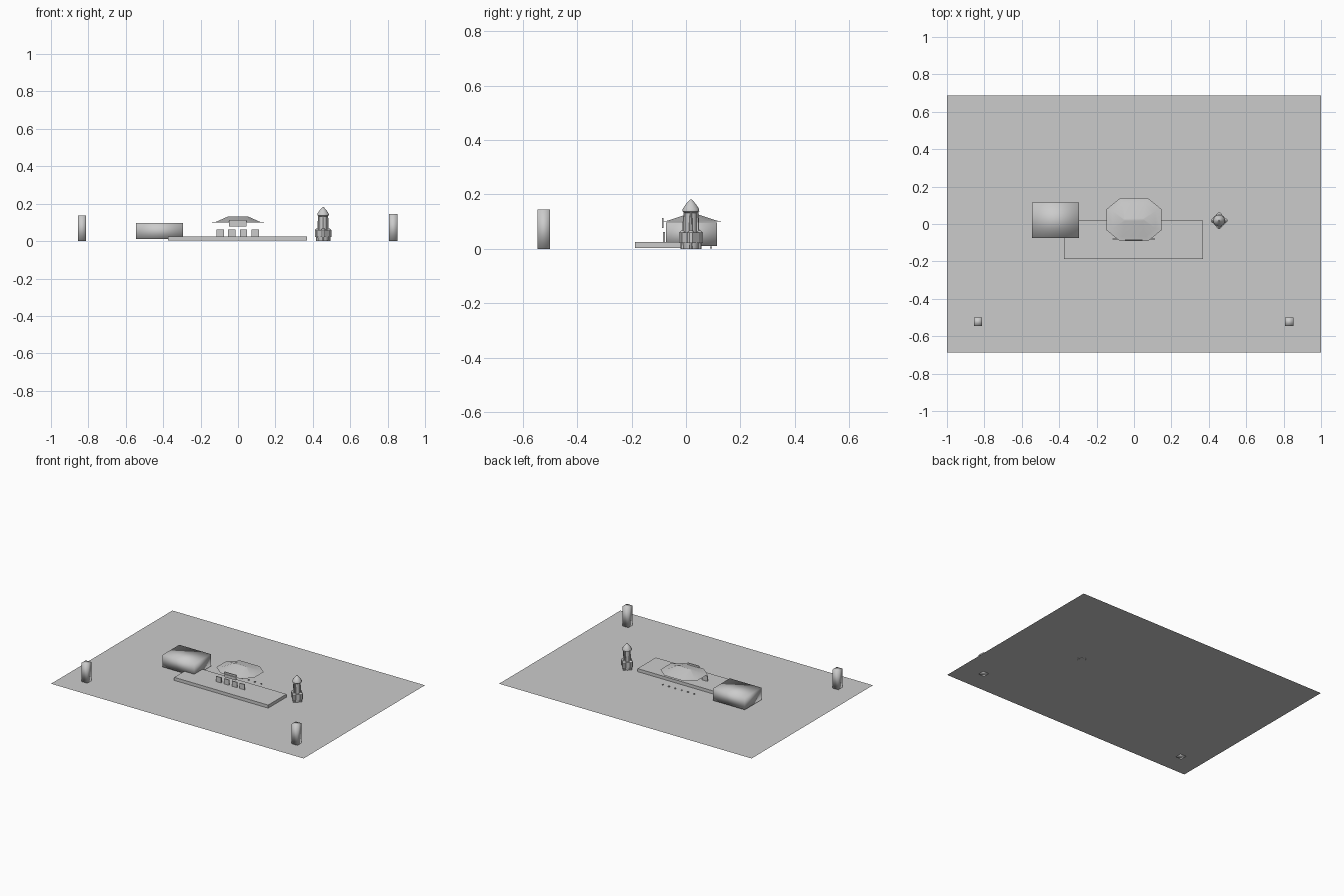
import bpy, bmesh, math
from mathutils import Matrix

if "Cube" in bpy.data.objects:
    bpy.data.objects.remove(bpy.data.objects["Cube"])

grey = bpy.data.materials.new("concrete grey")
grey.diffuse_color = (0.6, 0.6, 0.6, 1)
grey.use_nodes = True
grey.node_tree.nodes["Principled BSDF"].inputs["Base Color"].default_value = grey.diffuse_color


def finish(name, bm, smooth=None):
    bmesh.ops.recalc_face_normals(bm, faces=bm.faces)
    me = bpy.data.meshes.new(name)
    bm.to_mesh(me)
    bm.free()
    ob = bpy.data.objects.new(name, me)
    bpy.context.collection.objects.link(ob)
    me.materials.append(grey)
    if smooth is not None:
        bpy.ops.object.select_all(action='DESELECT')
        ob.select_set(True)
        bpy.context.view_layer.objects.active = ob
        if smooth >= 180:
            bpy.ops.object.shade_smooth()
        else:
            bpy.ops.object.shade_smooth_by_angle(angle=math.radians(smooth))
    return ob


def box(name, x0, x1, y0, y1, z0, z1, smooth=None):
    bm = bmesh.new()
    m = (Matrix.Translation(((x0 + x1) / 2, (y0 + y1) / 2, (z0 + z1) / 2))
         @ Matrix.Diagonal((x1 - x0, y1 - y0, z1 - z0, 1)))
    bmesh.ops.create_cube(bm, size=1, matrix=m)
    return finish(name, bm, smooth)


def lathe(name, cx, cy, profile, sides, smooth=40):
    """Stack of rings from (radius, height) pairs, closed at both ends."""
    bm = bmesh.new()
    rings = []
    for r, z in profile:
        rings.append([bm.verts.new((cx + r * math.cos(2 * math.pi * (i + 0.5) / sides),
                                    cy + r * math.sin(2 * math.pi * (i + 0.5) / sides), z))
                      for i in range(sides)])
    for a, b in zip(rings, rings[1:]):
        for i in range(sides):
            j = (i + 1) % sides
            bm.faces.new((a[i], a[j], b[j], b[i]))
    bm.faces.new(rings[0])
    bm.faces.new(rings[-1])
    return finish(name, bm, smooth)


# Ground sheet
bm = bmesh.new()
bmesh.ops.create_grid(bm, x_segments=1, y_segments=1, size=1,
                      matrix=Matrix.Translation((0, 0, 0.002)) @ Matrix.Diagonal((1, 0.686, 1, 1)))
finish("ground_sheet", bm)

# Low platform, hall and the two corner towers
box("platform", -0.374, 0.37, -0.187, 0.02, 0.003, 0.025)
box("hall", -0.545, -0.295, -0.074, 0.114, 0.01, 0.097, 180)
box("left_tower", -0.856, -0.812, -0.545, -0.5, 0, 0.137, 180)
box("right_tower", 0.807, 0.852, -0.545, -0.5, 0, 0.144, 180)

# Row of entrance panels and the board above them
for i in range(4):
    x = -0.094 + i * 0.0617
    box(f"entrance_panel_{i + 1}", x - 0.02, x + 0.02, -0.084, -0.078, 0.025, 0.063)
box("front_board", -0.047, 0.045, -0.088, -0.082, 0.077, 0.114)

# Row of small posts behind the pavilion
for i in range(6):
    x = -0.13 + i * 0.05
    box(f"rear_post_{i + 1}", x - 0.004, x + 0.004, 0.088, 0.096, 0.002, 0.008)

# Pavilion roof: flat brim, then a hipped slope up to a short ridge
def octagon(bm, hx, hy, cx, cy, z):
    pts = [(hx, -cy), (hx, cy), (cx, hy), (-cx, hy),
           (-hx, cy), (-hx, -cy), (-cx, -hy), (cx, -hy)]
    return [bm.verts.new((x, y + 0.023, z)) for x, y in pts]

bm = bmesh.new()
rings = [octagon(bm, 0.147, 0.115, 0.075, 0.056, 0.1),
         octagon(bm, 0.115, 0.09, 0.062, 0.046, 0.104),
         octagon(bm, 0.053, 0.006, 0.048, 0.003, 0.132)]
for a, b in zip(rings, rings[1:]):
    for i in range(8):
        j = (i + 1) % 8
        bm.faces.new((a[i], a[j], b[j], b[i]))
bm.faces.new(rings[-1])
finish("pavilion_roof", bm, 60)

# Rocket: core, nose cone, strap-on boosters and slanted struts
RX, RY = 0.455, 0.018
lathe("rocket_core", RX, RY,
      [(0.028, 0), (0.03, 0.022), (0.022, 0.03), (0.022, 0.132), (0.032, 0.138),
       (0.031, 0.147), (0.018, 0.166), (0.003, 0.182)], 12)
lathe("rocket_collar", RX, RY, [(0.036, 0.022), (0.036, 0.06)], 8, 30)
for i in range(4):
    a = i * math.pi / 2
    dx, dy = math.cos(a), math.sin(a)
    lathe(f"booster_{i + 1}", RX + 0.031 * dx, RY + 0.031 * dy,
          [(0.008, 0.0), (0.008, 0.022), (0.014, 0.022), (0.014, 0.06), (0.005, 0.068)], 8)
    lathe(f"strut_{i + 1}", RX + 0.024 * dx, RY + 0.024 * dy,
          [(0.007, 0.06), (0.006, 0.1), (0.003, 0.137)], 6)
